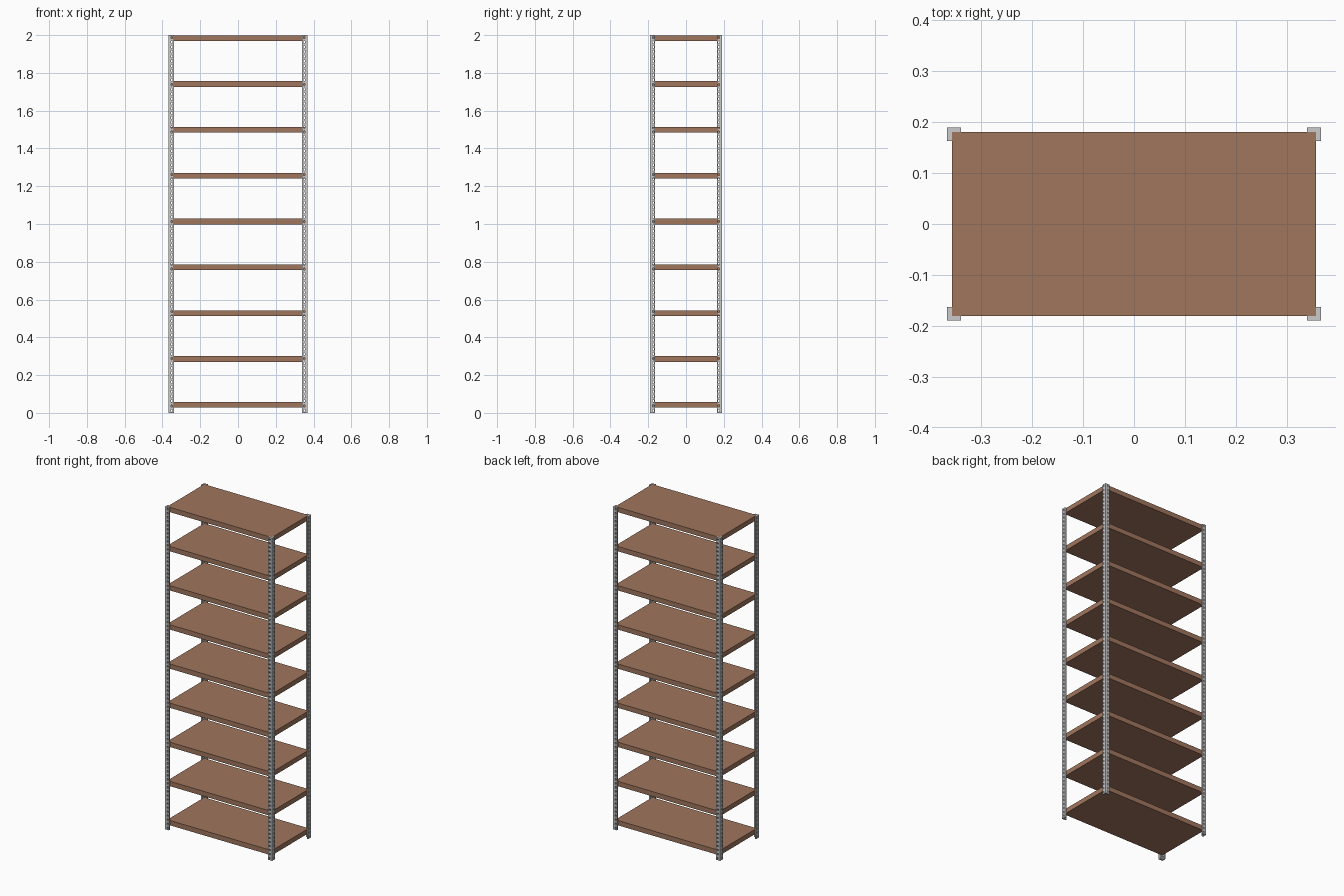
import bpy, bmesh

if "Cube" in bpy.data.objects:
    bpy.data.objects.remove(bpy.data.objects["Cube"])

POST_X, POST_Y, H = 0.367, 0.190, 2.0   # outer corner of the posts, height
W, T = 0.027, 0.009                     # flange width and thickness
HOLES = 80                              # slots along each flange
SHELVES, Z0, Z1, THICK = 9, 0.043, 1.984, 0.03

brown = bpy.data.materials.new("brown_board")
brown.diffuse_color = (0.35, 0.18, 0.11, 1)
brown.use_nodes = True
brown.node_tree.nodes["Principled BSDF"].inputs["Base Color"].default_value = brown.diffuse_color


def add_object(name, bm):
    bmesh.ops.remove_doubles(bm, verts=bm.verts, dist=1e-5)
    bmesh.ops.recalc_face_normals(bm, faces=bm.faces)
    me = bpy.data.meshes.new(name)
    bm.to_mesh(me)
    bm.free()
    ob = bpy.data.objects.new(name, me)
    bpy.context.collection.objects.link(ob)
    return ob


def flange(bm, u0, u1, hole_u, place):
    """Perforated strip: u across, z up, d through the thickness."""
    step = H / HOLES
    a, b, c = 0.0035, 0.0065, 0.002     # slot half width, half height, corner cut

    def face(pts):
        bm.faces.new([bm.verts.new(place(*p)) for p in pts])

    for i in range(HOLES):
        z0, z1 = i * step, (i + 1) * step
        zc = (z0 + z1) / 2
        lo, hi = zc - b + c, zc + b - c
        # cell border and octagonal slot, matched point for point
        outer = [(u0, z0), (u1, z0), (u1, lo), (u1, hi),
                 (u1, z1), (u0, z1), (u0, hi), (u0, lo)]
        inner = [(hole_u - a + c, zc - b), (hole_u + a - c, zc - b),
                 (hole_u + a, lo), (hole_u + a, hi),
                 (hole_u + a - c, zc + b), (hole_u - a + c, zc + b),
                 (hole_u - a, hi), (hole_u - a, lo)]
        for k in range(8):
            n = (k + 1) % 8
            for d in (0, T):
                face([(*outer[k], d), (*outer[n], d), (*inner[n], d), (*inner[k], d)])
            face([(*inner[k], 0), (*inner[n], 0), (*inner[n], T), (*inner[k], T)])
            # strip edges, plus the caps at both ends
            if k not in (0, 4) or (k == 0 and i == 0) or (k == 4 and i == HOLES - 1):
                face([(*outer[k], 0), (*outer[n], 0), (*outer[n], T), (*outer[k], T)])


# Slotted angle posts, one in each corner
for sx, xn in ((-1, "left"), (1, "right")):
    for sy, yn in ((-1, "front"), (1, "back")):
        for part, u0, fn in (
            ("face_flange", 0, lambda u, z, d: (sx * (POST_X - u), sy * (POST_Y - d), z)),
            ("side_flange", T, lambda u, z, d: (sx * (POST_X - d), sy * (POST_Y - u), z)),
        ):
            bm = bmesh.new()
            flange(bm, u0, W, W * 0.6, fn)
            add_object(f"{yn}_{xn}_post_{part}", bm)

# Shelf boards sitting inside the posts
for i in range(SHELVES):
    bm = bmesh.new()
    bmesh.ops.create_cube(bm, size=1)
    bmesh.ops.scale(bm, vec=(2 * (POST_X - T), 2 * (POST_Y - T), THICK), verts=bm.verts)
    shelf = add_object(f"shelf_{i + 1}", bm)
    shelf.location.z = Z0 + (Z1 - Z0) * i / (SHELVES - 1)
    shelf.data.materials.append(brown)
